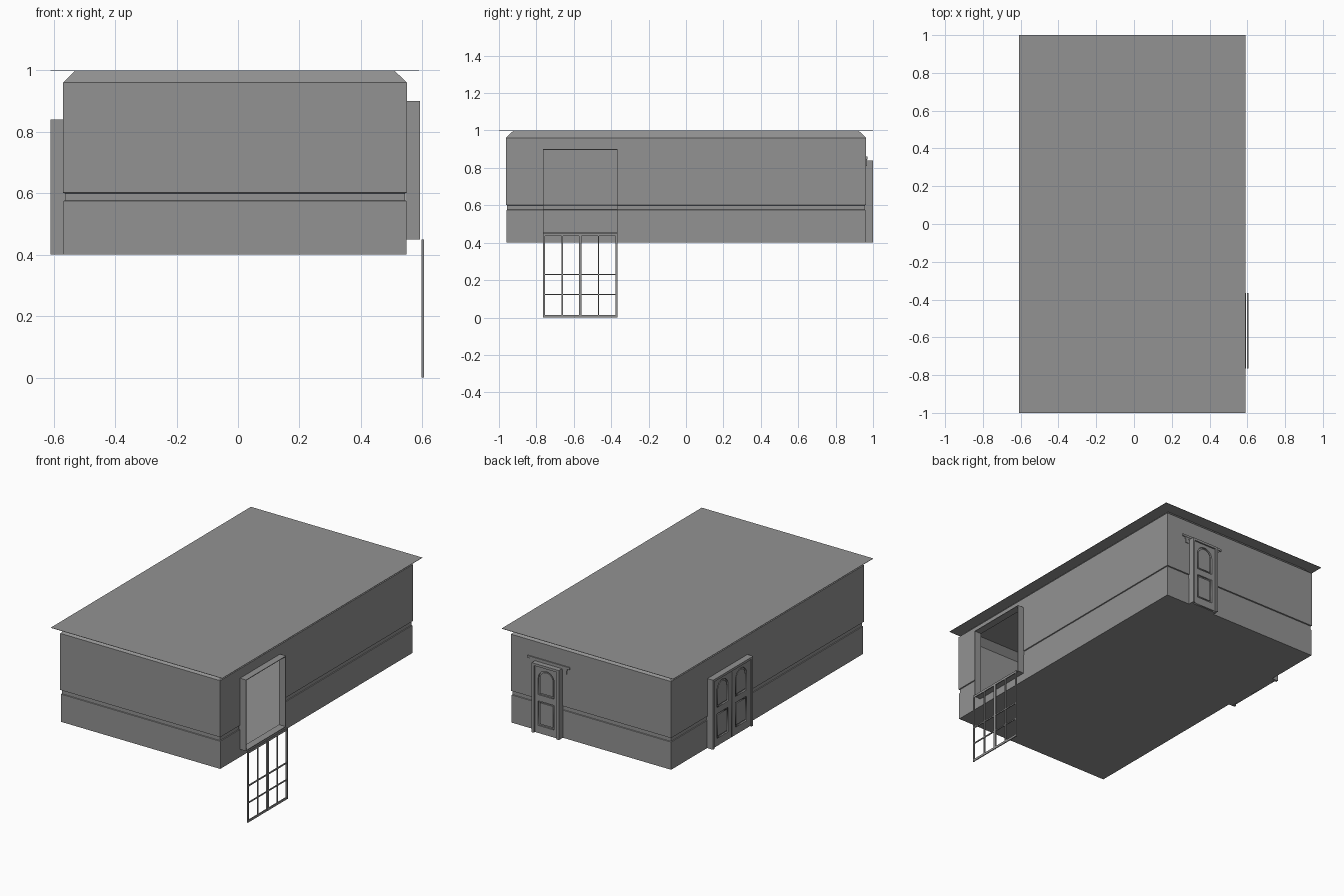
import bpy, bmesh, math
from mathutils import Matrix, Vector

cube = bpy.data.objects.get("Cube")
if cube:
    bpy.data.objects.remove(cube)

grey = bpy.data.materials.new("plain_grey")
grey.use_nodes = True
colour = (0.29, 0.29, 0.29, 1)
grey.diffuse_color = colour
grey.node_tree.nodes["Principled BSDF"].inputs["Base Color"].default_value = colour

CX = -0.01                      # centre of the house body across x
WIN_Y, WIN_Z = (-0.765, -0.365), (0.45, 0.90)


def add_mesh(name, bm):
    mesh = bpy.data.meshes.new(name)
    bm.to_mesh(mesh)
    bm.free()
    mesh.materials.append(grey)
    obj = bpy.data.objects.new(name, mesh)
    bpy.context.collection.objects.link(obj)
    return obj


def boxes(name, spans, matrix=Matrix()):
    """One object made of boxes, each given as three (low, high) spans."""
    bm = bmesh.new()
    for span in spans:
        centre = Vector([(a + b) / 2 for a, b in span])
        size = [b - a for a, b in span]
        fit = Matrix.Translation(centre) @ Matrix.Diagonal((*size, 1))
        bmesh.ops.create_cube(bm, size=1, matrix=matrix @ fit)
    return add_mesh(name, bm)


def flat_shape(name, outlines, low, high, matrix):
    """Filled outlines (inner ones become holes), extruded between two depths."""
    curve = bpy.data.curves.new(name, 'CURVE')
    curve.dimensions, curve.fill_mode = '2D', 'BOTH'
    curve.extrude = (high - low) / 2
    for points in outlines:
        spline = curve.splines.new('POLY')
        spline.points.add(len(points) - 1)
        for p, (u, v) in zip(spline.points, points):
            p.co = (u, v, 0, 1)
        spline.use_cyclic_u = True
    temp = bpy.data.objects.new(name + "_outline", curve)
    bpy.context.collection.objects.link(temp)
    mesh = bpy.data.meshes.new_from_object(
        temp.evaluated_get(bpy.context.evaluated_depsgraph_get()))
    bpy.data.objects.remove(temp)
    mesh.transform(matrix @ Matrix.Translation((0, 0, (low + high) / 2)))
    mesh.materials.clear()
    mesh.materials.append(grey)
    bpy.context.collection.objects.link(bpy.data.objects.new(name, mesh))


def panel(u, half, bottom, top, arched):
    """Outline of a door panel, with a round head when arched."""
    if not arched:
        return [(u - half, bottom), (u + half, bottom), (u + half, top), (u - half, top)]
    head = [(u + half * math.cos(a), top - half + half * math.sin(a))
            for a in (math.pi * i / 10 for i in range(11))]
    return [(u - half, bottom), (u + half, bottom)] + head


# House body: rectangular rings stacked into an open sheet, with floor and ceiling
rings = [(0.558, 0.96, 0.40), (0.558, 0.96, 0.575), (0.554, 0.956, 0.577),
         (0.554, 0.956, 0.60), (0.56, 0.963, 0.602), (0.56, 0.963, 0.96),
         (0.52, 0.923, 0.999)]
bm = bmesh.new()
loops = [[bm.verts.new((CX + sx * hx, sy * hy, z))
          for sx, sy in ((-1, -1), (1, -1), (1, 1), (-1, 1))] for hx, hy, z in rings]
for low, high in zip(loops, loops[1:]):
    for i in range(4):
        j = (i + 1) % 4
        bm.faces.new((low[i], low[j], high[j], high[i]))
bm.faces.new(loops[0][::-1])
bm.faces.new(loops[-1])


# Window opening cut out of the side wall
def wall_faces():
    return [f for f in bm.faces if f.calc_center_median().x > 0.5]


for axis, levels in ((1, WIN_Y), (2, WIN_Z)):
    for level in levels:
        point, normal = Vector(), Vector()
        point[axis], normal[axis] = level, 1
        faces = wall_faces()
        parts = faces + list({e for f in faces for e in f.edges}) \
            + list({v for f in faces for v in f.verts})
        bmesh.ops.bisect_plane(bm, geom=parts, plane_co=point, plane_no=normal)
hole = []
for f in wall_faces():
    c = f.calc_center_median()
    if WIN_Y[0] < c.y < WIN_Y[1] and WIN_Z[0] < c.z < WIN_Z[1]:
        hole.append(f)
bmesh.ops.delete(bm, geom=hole, context='FACES')
add_mesh("house_body", bm)

# Overhanging flat roof
boxes("roof_sheet", [((CX - 0.6, CX + 0.6), (-1, 1), (0.998, 1.0))])

# Open window surround standing out from the wall
T = 0.004
surround_x = (0.545, 0.592)
boxes("window_surround",
      [(surround_x, (y, y + T), WIN_Z) for y in (WIN_Y[0], WIN_Y[1] - T)]
      + [(surround_x, WIN_Y, (z, z + T)) for z in (WIN_Z[0], WIN_Z[1] - T)])

# Lattice of bars hanging below the window
bars = []
for y, w in ((-0.759, 0.012), (-0.662, 0.007), (-0.565, 0.014), (-0.468, 0.007), (-0.371, 0.012)):
    bars.append(((0.598, 0.606), (y - w / 2, y + w / 2), (0, 0.45)))
for z, h in ((0.007, 0.014), (0.123, 0.007), (0.23, 0.008), (0.442, 0.014)):
    bars.append(((0.599, 0.605), WIN_Y, (z - h / 2, z + h / 2)))
boxes("window_lattice", bars)


def door(name, width, leaves, matrix):
    """Cased door; local x is width, y is height and z points out of the wall."""
    half, height, edge = width / 2, 0.44, 0.015
    boxes(name + "_casing",
          [((-half, edge - half), (0, height), (-0.01, 0.037)),
           ((half - edge, half), (0, height), (-0.01, 0.037)),
           ((edge - half, half - edge), (height - edge, height), (-0.01, 0.037))], matrix)
    boxes(name + "_backing",
          [((edge - half, half - edge), (0, height - edge), (-0.01, 0.018))], matrix)
    step = (width - 2 * edge) / leaves
    for i in range(leaves):
        u = edge - half + step * (i + 0.5)
        rim = panel(u, step / 2 - 0.001, 0.002, height - edge, False)
        openings = [panel(u, 0.056, 0.05, 0.205, False), panel(u, 0.056, 0.245, 0.405, True)]
        fields = [panel(u, 0.046, 0.06, 0.195, False), panel(u, 0.046, 0.255, 0.395, True)]
        flat_shape(f"{name}_leaf_{i + 1}", [rim] + openings, 0.016, 0.028, matrix)
        flat_shape(f"{name}_panels_{i + 1}", fields, 0.016, 0.025, matrix)


def facing(u, n, origin):
    m = Matrix((u, (0, 0, 1), n)).transposed().to_4x4()
    return Matrix.Translation(origin) @ m


# Double door on the long side, single door with a cornice at the back
side = facing((0, -1, 0), (-1, 0, 0), (-0.573, 0.40, 0.40))
back = facing((-1, 0, 0), (0, 1, 0), (0.285, 0.963, 0.40))
door("double_door", 0.40, 2, side)
door("back_door", 0.19, 1, back)
boxes("back_door_cornice",
      [((-0.148, 0.148), (0.446, 0.46), (-0.01, 0.007)),
       ((-0.13, 0.13), (0.434, 0.446), (-0.01, 0.005))]
      + [((s * 0.115 - 0.01, s * 0.115 + 0.01), (0.41, 0.434), (-0.01, 0.004))
         for s in (-1, 1)], back)
